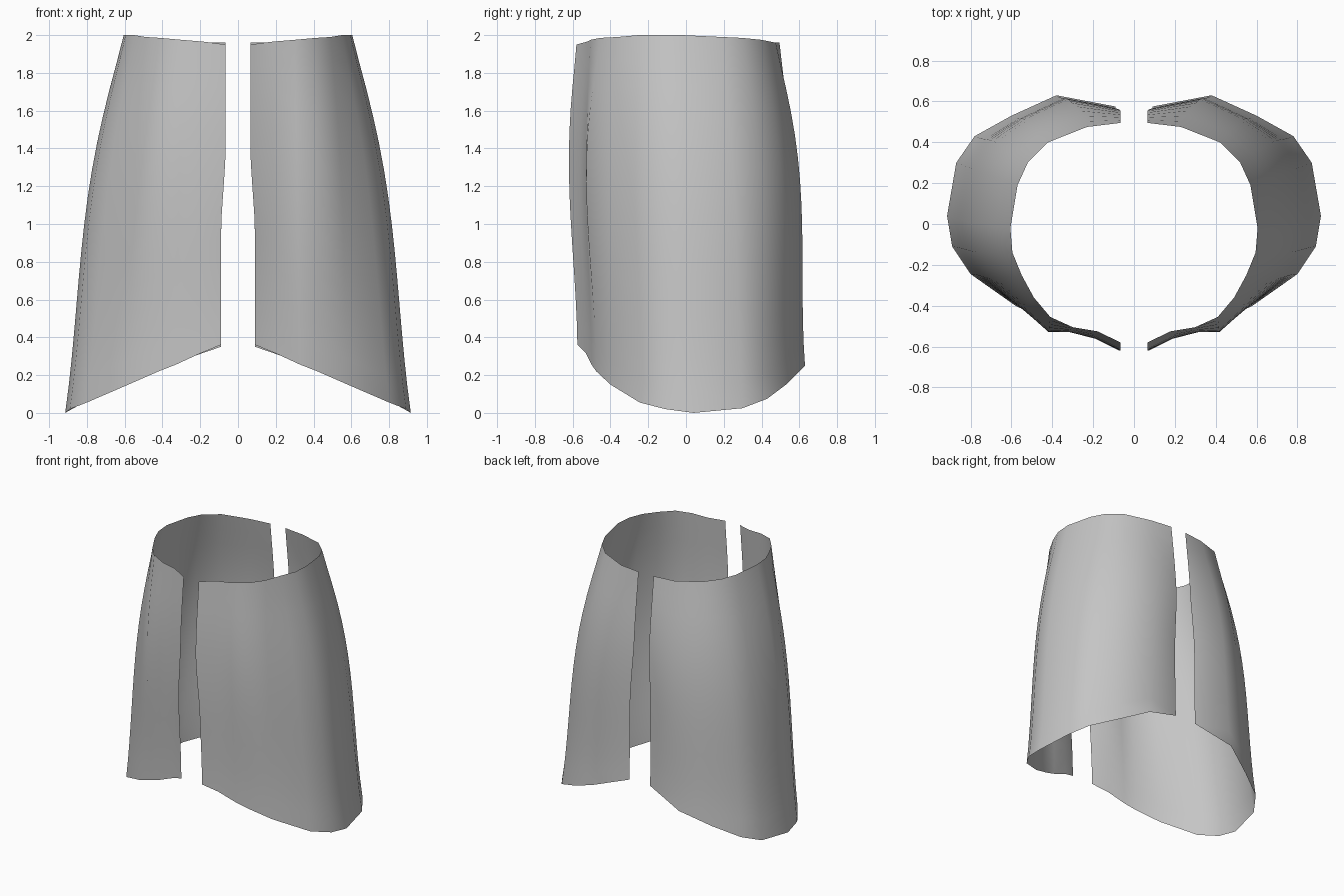
import bpy, bmesh, math
from mathutils import Vector

if "Cube" in bpy.data.objects:
    bpy.data.objects.remove(bpy.data.objects["Cube"])

mat = bpy.data.materials.new("grey_cloth")
mat.use_nodes = True
colour = (0.56, 0.56, 0.56, 1)
mat.diffuse_color = colour
mat.node_tree.nodes["Principled BSDF"].inputs["Base Color"].default_value = colour

# Waist and hem of one half, from the front opening round to the back opening
waist = [(.065, -.58, 1.95), (.18, -.525, 1.965), (.30, -.505, 1.975), (.41, -.455, 1.985),
         (.49, -.36, 1.99), (.55, -.25, 2), (.595, -.14, 2), (.605, -.02, 2),
         (.57, .19, 1.99), (.52, .30, 1.985), (.42, .40, 1.975), (.23, .475, 1.96),
         (.065, .495, 1.96)]
hem = [(.09, -.575, .36), (.20, -.53, .315), (.33, -.50, .255), (.42, -.475, .22),
       (.58, -.40, .15), (.80, -.245, .055), (.89, -.11, .02), (.915, .04, 0),
       (.87, .30, .025), (.78, .43, .075), (.60, .53, .15), (.38, .63, .25),
       (.09, .575, .35)]
# How far each column swells outwards (x, y) at hip height
swell = [(0, -.042), (0, -.035), (0, -.027), (.005, -.065), (.02, -.03), (.035, -.02),
         (.05, -.01), (.058, 0), (.055, .02), (.045, .045), (.03, .05), (.02, .063),
         (0, .03)]
ROWS = 14


def panel_point(top, bottom, out, t):
    """Point on the line from waist to hem, swelled outwards."""
    p = Vector(top).lerp(Vector(bottom), t)
    p += Vector((*out, 0)) * abs(math.sin(math.pi * t ** 0.75)) ** 1.6
    if top[0] < 0.1:  # opening edge is straight above, then steps wider
        p.x = 0.065 + 0.025 * min(max((t - 0.37) / 0.23, 0), 1)
    return p


# Half skirt panel as a lofted sheet
bm = bmesh.new()
grid = [[bm.verts.new(panel_point(a, b, s, r / ROWS)) for r in range(ROWS + 1)]
        for a, b, s in zip(waist, hem, swell)]
for left, right in zip(grid, grid[1:]):
    for r in range(ROWS):
        bm.faces.new((left[r], left[r + 1], right[r + 1], right[r]))
mesh = bpy.data.meshes.new("skirt_panels")
bm.to_mesh(mesh)
bm.free()
mesh.materials.append(mat)
skirt = bpy.data.objects.new("skirt_panels", mesh)
bpy.context.collection.objects.link(skirt)

# Matching panel on the other side
mirror = skirt.modifiers.new("Mirror", "MIRROR")
mirror.use_mirror_merge = False
for poly in mesh.polygons:
    poly.use_smooth = True
